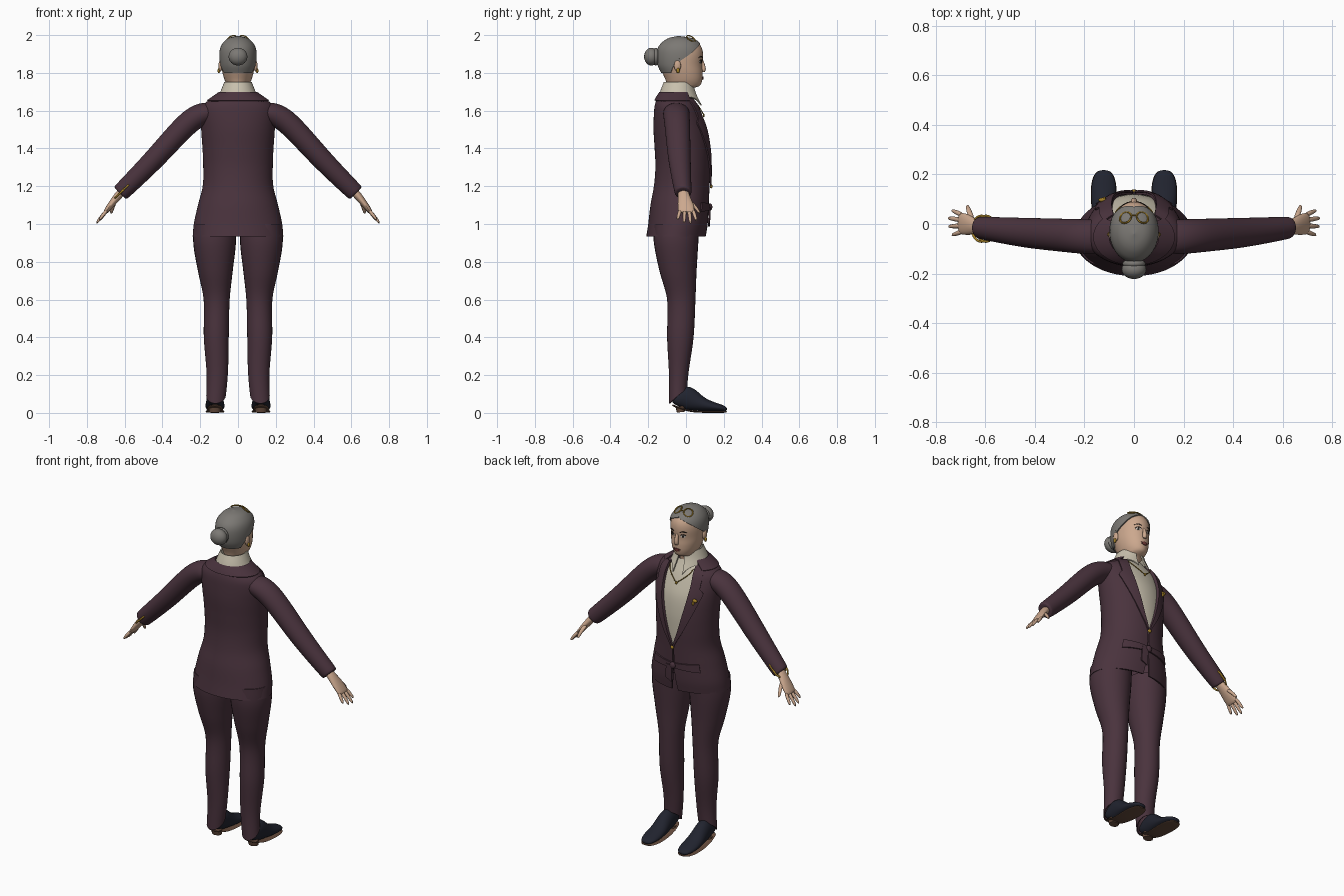
import bpy, bmesh
from math import sin, cos, pi, asin
from mathutils import Vector

cube = bpy.data.objects.get("Cube")
if cube:
    bpy.data.objects.remove(cube, do_unlink=True)


def material(name, *rgb):
    m = bpy.data.materials.new(name)
    m.use_nodes = True
    m.diffuse_color = (*rgb, 1)
    m.node_tree.nodes["Principled BSDF"].inputs["Base Color"].default_value = (*rgb, 1)
    return m


PLUM = material("plum cloth", .068, .033, .047)
CREAM = material("cream cloth", .58, .53, .42)
SKIN = material("skin", .6, .39, .27)
HAIR = material("grey hair", .2, .19, .175)
NAVY = material("navy leather", .015, .017, .028)
SOLE = material("brown sole", .13, .07, .045)
GOLD = material("gold", .36, .21, .02)
LIPS = material("dark red lips", .2, .05, .045)
WHITE = material("eye white", .7, .68, .64)
DARK = material("dark brown", .02, .013, .01)


def finish(obj, mat, thick=0, mirror=False, smooth=0):
    obj.data.materials.append(mat)
    bpy.ops.object.select_all(action="DESELECT")
    obj.select_set(True)
    bpy.context.view_layer.objects.active = obj
    bpy.ops.object.shade_smooth_by_angle(angle=1.1)
    if smooth:
        obj.modifiers.new("Smooth", "SUBSURF").levels = smooth
        obj.modifiers["Smooth"].render_levels = smooth
    if thick:
        obj.modifiers.new("Thickness", "SOLIDIFY").thickness = thick
        obj.modifiers.new("Crisp rim", "EDGE_SPLIT").split_angle = .9
    if mirror:
        m = obj.modifiers.new("Mirror", "MIRROR")
        m.use_mirror_merge = False
    return obj


def mesh_object(name, verts, faces):
    me = bpy.data.meshes.new(name)
    me.from_pydata(verts, [], faces)
    obj = bpy.data.objects.new(name, me)
    bpy.context.collection.objects.link(obj)
    return obj


def at(table, z):
    """Smoothly interpolate the rows of a table keyed by their first value."""
    z = min(max(z, table[0][0]), table[-1][0])
    n = len(table)
    i = max(k for k in range(n - 1) if table[k][0] <= z)
    a, b = table[i], table[i + 1]
    p, q = table[max(i - 1, 0)], table[min(i + 2, n - 1)]
    h = b[0] - a[0]
    s = (z - a[0]) / h
    out = []
    for k in range(1, len(a)):
        ma = (b[k] - p[k]) / (b[0] - p[0]) * h
        mb = (q[k] - a[k]) / (q[0] - a[0]) * h
        out.append(a[k] * (1 + 2*s) * (1 - s)**2 + ma * s * (1 - s)**2
                   + b[k] * s*s * (3 - 2*s) + mb * s*s * (s - 1))
    return out


def surf(prof, z, t, off=0):
    """Point on a body profile: height z, angle t measured from the face side."""
    w, back, front, cx = (at(prof, z) + [0])[:4]
    off *= min(1, max(w, 0) / .03)
    return Vector((cx + (w + off) * sin(t),
                   (back + front) / 2 + ((front - back) / 2 + off) * cos(t), z))


def patch(name, prof, fn, nu, nv, mat, thick=0, mirror=False):
    """Panel laid on a body profile; fn(u, v) gives height, angle, offset."""
    verts = [surf(prof, *fn(u / nu, v / nv)) for v in range(nv + 1) for u in range(nu + 1)]
    r = nu + 1
    faces = [(a, a + r, a + r + 1, a + 1)
             for v in range(nv) for a in range(v * r, v * r + nu)]
    obj = mesh_object(name, verts, faces)
    bm = bmesh.new()
    bm.from_mesh(obj.data)
    bmesh.ops.remove_doubles(bm, verts=bm.verts, dist=.0002)
    bm.to_mesh(obj.data)
    bm.free()
    return finish(obj, mat, thick, mirror)


def tube(name, stations, mat, side=(0, 1, 0), mirror=False, n=12, smooth=1):
    """Limb through stations (x, y, z, radius along side, other radius)."""
    pts = [Vector(s[:3]) for s in stations]
    verts, side = [], Vector(side)
    for i, s in enumerate(stations):
        d = (pts[min(i + 1, len(pts) - 1)] - pts[max(i - 1, 0)]).normalized()
        up = d.cross(side).normalized()
        for k in range(n):
            t = 2 * pi * k / n
            verts.append(pts[i] + side * s[3] * cos(t) + up * s[4] * sin(t))
    faces = [(i*n + k, i*n + (k+1) % n, (i+1)*n + (k+1) % n, (i+1)*n + k)
             for i in range(len(pts) - 1) for k in range(n)]
    faces += [tuple(reversed(range(n))), tuple(range(len(verts) - n, len(verts)))]
    return finish(mesh_object(name, verts, faces), mat, 0, mirror, smooth)


def ball(name, loc, size, mat, mirror=False):
    bpy.ops.mesh.primitive_uv_sphere_add(segments=20, ring_count=12, radius=1)
    obj = bpy.context.object
    obj.name = name
    for v in obj.data.vertices:
        v.co = Vector(loc) + v.co * Vector(size)
    return finish(obj, mat, 0, mirror)


def ring(name, loc, rot, major, minor, mat):
    bpy.ops.mesh.primitive_torus_add(location=loc, rotation=rot, major_radius=major,
                                     minor_radius=minor, major_segments=28, minor_segments=8)
    bpy.context.object.name = name
    return finish(bpy.context.object, mat)


def mix(a, b, f):
    return a + (b - a) * f


# Body profiles: height, half width, back, front
TORSO = [(.935, .24, -.21, .105), (1, .234, -.2, .115), (1.1, .212, -.188, .12),
         (1.2, .187, -.17, .125), (1.3, .184, -.162, .13), (1.4, .188, -.166, .13),
         (1.5, .195, -.172, .118), (1.58, .198, -.17, .09), (1.63, .185, -.165, .068),
         (1.665, .14, -.153, .048), (1.7, .09, -.13, .03)]
LEG = [(.04, .05, -.09, .0, .12), (.2, .056, -.09, .012, .11), (.4, .066, -.1, .04, .115),
       (.6, .069, -.1, .05, .113), (.75, .092, -.14, .056, .12),
       (.9, .113, -.17, .065, .124), (1, .11, -.17, .07, .122)]
HEAD = [(1.65, .056, -.11, .02), (1.715, .056, -.1, .028), (1.73, .056, -.1, .07),
        (1.76, .07, -.107, .085), (1.8, .082, -.125, .088), (1.84, .089, -.143, .086),
        (1.9, .092, -.148, .09), (1.94, .084, -.138, .08), (1.97, .063, -.11, .053),
        (1.986, .038, -.08, .018), (1.996, 0, -.04, -.04)]
COLLAR = [(1.62, .105, -.14, .09), (1.67, .1, -.14, .062), (1.71, .085, -.13, .045),
          (1.755, .067, -.112, .036)]

# Jacket, open at the front down to one button
OPENING = [(.935, .02), (1.05, .006), (1.2, .006), (1.3, .036), (1.4, .062),
           (1.5, .083), (1.6, .09), (1.7, .075)]
LAPEL = [(1.2, .03), (1.35, .22), (1.5, .4), (1.54, .44), (1.56, .3), (1.66, .35)]


def edge(z):
    return asin(min(.9, max(.004, at(OPENING, z)[0]) / at(TORSO, z)[0]))


def jacket(u, v):
    z = mix(.935, 1.69, v)
    return z, mix(edge(z), 2 * pi - edge(z), u), 0


def lapel(u, v):
    z = mix(1.2, 1.665, v)
    return z, edge(z) - .02 + at(LAPEL, z)[0] * u, .009


def blouse(u, v):
    z = mix(1.17, 1.69, v)
    return z, (edge(z) + .2) * (2 * u - 1), -.011


patch("jacket", TORSO, jacket, 56, 48, PLUM, .009)
patch("lapels", TORSO, lapel, 8, 40, PLUM, .008, True)
patch("blouse", TORSO, blouse, 16, 30, CREAM)
patch("jacket_collar", TORSO, lambda u, v: (mix(1.655, 1.7, v), mix(.85, 2*pi - .85, u), .01),
      36, 4, PLUM, .01)
patch("waist_tie", TORSO, lambda u, v: (mix(1.075, 1.105, v) + .02 * u * (v - .5),
      mix(.03, .75, u), .008), 12, 2, PLUM, .008, True)
patch("tie_end", TORSO, lambda u, v: (mix(.985, 1.09, v) + .02 * u * (1 - v),
      mix(.03, .2, u), .012), 4, 4, PLUM, .008)
ball("tie_knot", surf(TORSO, 1.09, 0, .008), (.018, .012, .02), PLUM)
ball("jacket_button", surf(TORSO, 1.2, 0, .008), (.011, .007, .011), GOLD)

# Shirt collar with points at the front
patch("shirt_collar", COLLAR, lambda u, v: (mix(1.675 - .045 * abs(2*u - 1)**12, 1.752, v),
      mix(.2 + .1 * (1 - v), 2*pi - .2 - .1 * (1 - v), u), .004), 48, 6, CREAM, .007)

# Sleeves, palms and fingers
tube("sleeves", [(.12, -.05, 1.6, .07, .045), (.185, -.052, 1.585, .072, .064),
                 (.25, -.048, 1.552, .07, .064), (.34, -.042, 1.458, .066, .061),
                 (.43, -.036, 1.357, .062, .058), (.53, -.026, 1.255, .054, .053),
                 (.622, -.015, 1.165, .046, .049), (.625, -.015, 1.162, .044, .045)],
     PLUM, mirror=True, n=16, smooth=2)
tube("palms", [(.6, -.015, 1.187, .03, .025), (.635, -.012, 1.15, .03, .022),
               (.668, -.002, 1.108, .045, .019), (.698, .002, 1.068, .046, .014),
               (.706, .002, 1.058, .04, .01)], SKIN, mirror=True)
for name, y, tip in (("index", .055, (.735, 1.015)), ("middle", .024, (.752, 1)),
                     ("ring", -.01, (.75, 1.003)), ("little", -.045, (.735, 1.02))):
    x, z = tip
    tube(name + "_fingers", [(.69, y * .65, 1.077, .012, .011),
                             (mix(.69, x, .55), y * .85, mix(1.077, z, .5), .0105, .01),
                             (x, y, z, .007, .007)], SKIN, mirror=True, n=8)
tube("thumbs", [(.65, .015, 1.125, .016, .014), (.666, .052, 1.088, .012, .012),
                (.672, .075, 1.052, .008, .008)], SKIN, mirror=True, n=8)

# Trousers, hem cut lower at the heel
patch("trousers", LEG, lambda u, v: (mix(.05 + .04 * (1 + cos(2*pi*u)), 1, v), 2*pi*u, 0),
      28, 32, PLUM, .006, True)

# Shoes: length position, half width, underside, top
SHOE = [(-.075, .025, .045, .08), (-.055, .038, .035, .11), (0, .043, .016, .155),
        (.04, .046, .009, .12), (.09, .051, .007, .078), (.15, .053, .007, .056),
        (.195, .042, .007, .042), (.218, .022, .008, .026)]
tube("shoes", [(.122, y, (a + b) / 2, w, (b - a) / 2) for y, w, a, b in SHOE],
     NAVY, (1, 0, 0), True, 16, 2)
tube("soles", [(.122, y, a - .002, w + .003, .005) for y, w, a, b in SHOE],
     SOLE, (1, 0, 0), True)
tube("heels", [(.122, -.03, .035, .033, .026), (.122, -.026, .004, .03, .022)],
     SOLE, (1, 0, 0), True, smooth=0)

# Head and hair
HAIRLINE = [(1.8, 2.15), (1.84, 1.85), (1.87, 1.5), (1.9, 1.15), (1.93, .8),
            (1.95, .4), (1.962, 0), (2, 0)]


def hair(u, v):
    z = mix(1.8, 1.996, sin(v * pi / 2))
    a = max(0, at(HAIRLINE, z)[0])
    return z, mix(a, 2 * pi - a, u), .007


patch("head", HEAD, lambda u, v: (mix(1.65, 1.967, v), 2 * pi * u, 0), 36, 40, SKIN)
patch("hair", HEAD, hair, 44, 30, HAIR, .007)
ball("hair_bun", (0, -.183, 1.886), (.05, .039, .047), HAIR)
ring("bun_wrap", (0, -.16, 1.886), (pi / 2, 0, 0), .034, .013, HAIR)
ball("ears", (.093, -.045, 1.838), (.01, .018, .03), SKIN, True)
ball("earrings", (.101, -.042, 1.812), (.007, .009, .014), GOLD, True)


# Face details laid on the head
def lens(name, z, t, dt, h, mat, off, mirror=True, bow=0):
    patch(name, HEAD, lambda u, v: (z + h * (2*v - 1) * sin(pi * u) + bow * sin(pi * u),
          t + dt * (2*u - 1), off), 10, 4, mat, .004, mirror)


lens("eye_whites", 1.858, .4, .16, .0085, WHITE, .002)
lens("irises", 1.858, .4, .065, .0085, DARK, .004)
lens("upper_lids", 1.862, .4, .18, .002, DARK, .004, bow=.007)
lens("eyebrows", 1.88, .42, .22, .003, DARK, .003, bow=.006)
lens("upper_lip", 1.777, 0, .3, .005, LIPS, .005, False)
lens("lower_lip", 1.769, 0, .25, .006, LIPS, .005, False)
tube("nose", [(0, .082, 1.875, .009, .006), (0, .09, 1.845, .01, .01),
              (0, .095, 1.818, .015, .014), (0, .088, 1.803, .012, .01)], SKIN, (1, 0, 0))

# Glasses pushed up on the hair
for x in (-.034, .034):
    ring("glasses_rim", (x, .026, 1.982), (-.5, x * 14, 0), .025, .0035, GOLD)
tube("glasses_bridge", [(-.01, .036, 1.989, .003, .003), (.01, .036, 1.989, .003, .003)],
     GOLD, n=8, smooth=0)
tube("glasses_temples", [(.058, .02, 1.972, .003, .003), (.085, -.005, 1.93, .003, .003),
                         (.1, -.04, 1.868, .003, .003)], GOLD, mirror=True, n=8)

# Jewellery: necklace, brooch, bracelets
chain = [surf(TORSO, mix(1.66, 1.575, f), mix(.55, 0, f), .002) for f in (0, .25, .5, .75, 1)]
tube("necklace", [(*p, .003, .003) for p in chain], GOLD, mirror=True, n=8)
ball("pendant", chain[-1], (.007, .005, .009), GOLD)
ball("brooch", surf(TORSO, 1.5, -.66, .012), (.016, .009, .01), GOLD)
ball("brooch_drop", surf(TORSO, 1.485, -.62, .012), (.006, .006, .012), GOLD)
for f in (0, .018):
    ring("bracelet", (-.597 - f, -.019, 1.19 - f), (0, -.75 - pi, 0), .052, .005, GOLD)
